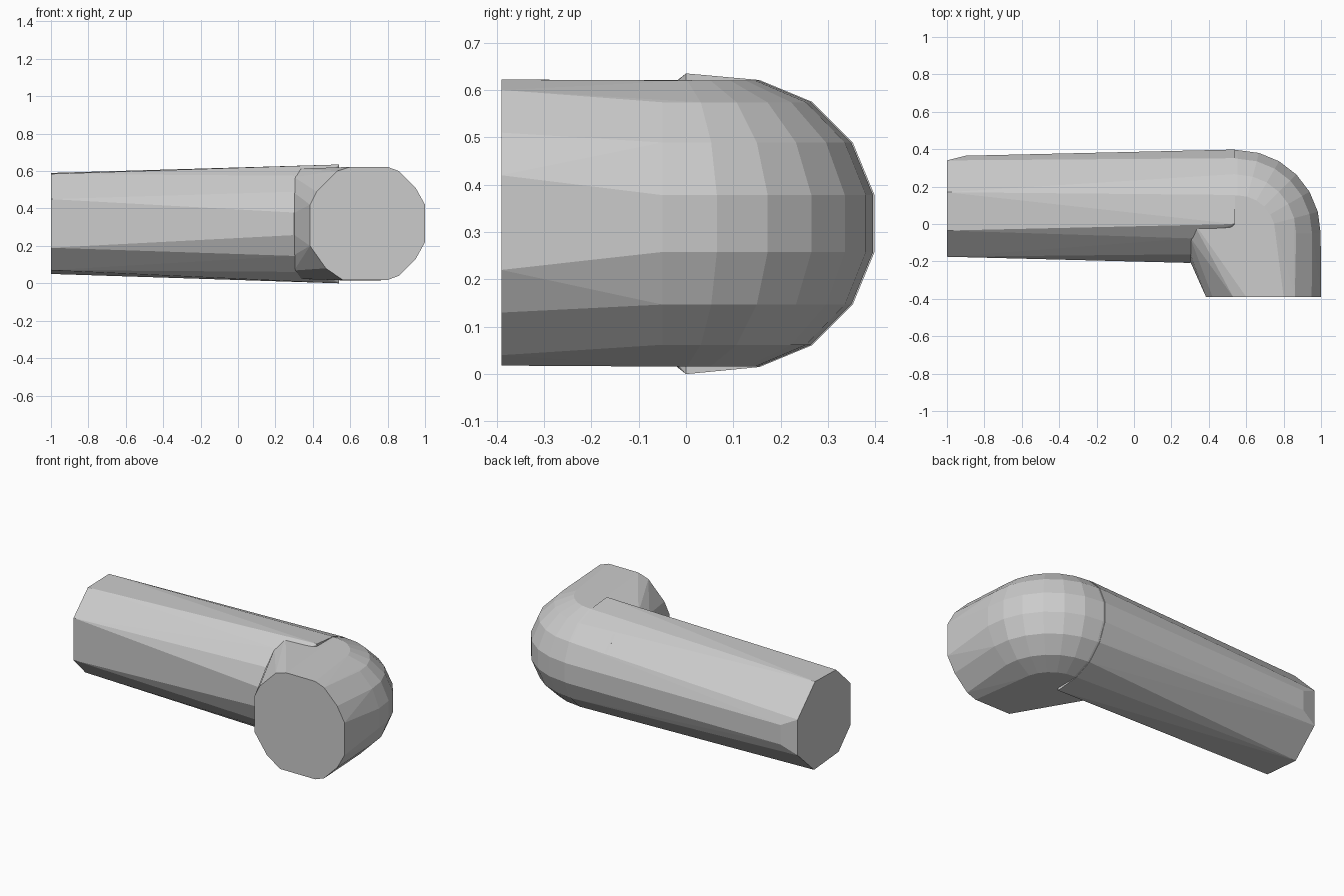
import bpy, bmesh
from math import sin, cos, pi, radians

if "Cube" in bpy.data.objects:
    bpy.data.objects.remove(bpy.data.objects["Cube"])

ZC = 0.318  # height of the pipe axis


def hull(name, points):
    """Flat-shaded convex part wrapped around cross-section points."""
    bm = bmesh.new()
    for p in points:
        bm.verts.new(p)
    res = bmesh.ops.convex_hull(bm, input=bm.verts)
    junk = {g for g in res["geom_interior"] + res["geom_unused"]
            if isinstance(g, bmesh.types.BMVert)}
    bmesh.ops.delete(bm, geom=list(junk), context='VERTS')
    bmesh.ops.dissolve_limit(bm, angle_limit=radians(1),
                             verts=bm.verts, edges=bm.edges)
    bmesh.ops.recalc_face_normals(bm, faces=bm.faces)
    mesh = bpy.data.meshes.new(name)
    bm.to_mesh(mesh)
    bm.free()
    obj = bpy.data.objects.new(name, mesh)
    bpy.context.collection.objects.link(obj)
    return obj


def circle(r, n=16):
    """(across, up) offsets of an n-sided section with flat sides outward."""
    return [(r * cos((i + 0.5) * 2 * pi / n), r * sin((i + 0.5) * 2 * pi / n))
            for i in range(n)]


# Long straight pipe: faceted left end, stepped joint on the right
cap = [(-.175, .19), (-.175, .45), (-.035, .585), (.17, .59),
       (.34, .42), (.34, .2), (.18, .05), (-.06, .07)]
pts = [(-1, y, z) for y, z in cap]
pts += [(-.9, .365, .37), (-.9, .365, .25)]
for u, v in circle(.309):
    y = .095 + u
    pts.append((.54 if y >= 0 else .3, y, ZC + v))
pts += [(.54, 0, 0), (.54, 0, .635), (.3, -.01, .015), (.3, -.01, .622)]
hull("straight_pipe", pts)

# Elbow: flat front opening, quarter bend, short stub buried in the pipe
opening = [(.385, .2), (.385, .42), (.42, .49), (.53, .6), (.6, .622),
           (.8, .622), (.86, .6), (.95, .51), (1, .42), (1, .22),
           (.95, .13), (.86, .04), (.8, .018), (.56, .018), (.47, .08)]
pts = [(x, -.39, z) for x, z in opening]
for k in range(7):
    a = k * pi / 12
    for u, v in circle(.308):
        d = .143 + u
        pts.append((.553 + d * cos(a), -.05 + d * sin(a), ZC + v))
pts += [(.3, .095 + u, ZC + v) for u, v in circle(.3)]
hull("elbow", pts)
